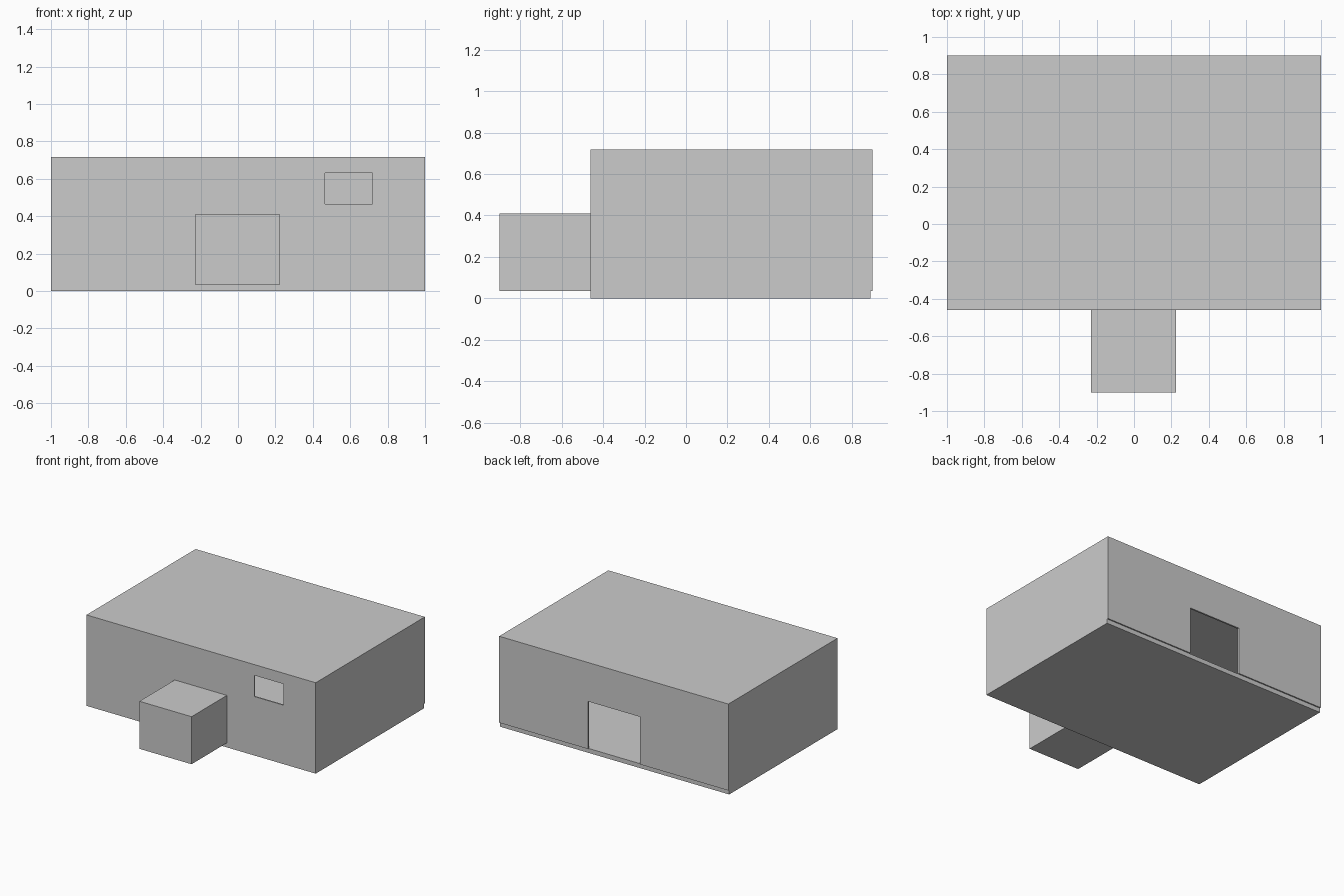
import bpy, bmesh

if "Cube" in bpy.data.objects:
    bpy.data.objects.remove(bpy.data.objects["Cube"])


def box(name, lo, hi):
    """Axis-aligned box between two corners."""
    bm = bmesh.new()
    bmesh.ops.create_cube(bm, size=1)
    for v in bm.verts:
        v.co = [lo[i] + (v.co[i] + 0.5) * (hi[i] - lo[i]) for i in range(3)]
    mesh = bpy.data.meshes.new(name)
    bm.to_mesh(mesh)
    bm.free()
    obj = bpy.data.objects.new(name, mesh)
    bpy.context.collection.objects.link(obj)
    return obj


def cut(target, name, lo, hi):
    """Subtract a box from the target, then discard the cutter."""
    cutter = box(name, lo, hi)
    cutter.hide_render = True
    mod = target.modifiers.new(name, 'BOOLEAN')
    mod.operation = 'DIFFERENCE'
    mod.solver = 'EXACT'
    mod.object = cutter
    bpy.context.view_layer.objects.active = target
    bpy.ops.object.modifier_apply(modifier=mod.name)
    bpy.data.objects.remove(cutter)


FLOOR = 0.035
DOOR_X = (-0.23, 0.225)
DOOR_TOP = 0.41

# Thin-walled room with floor slab and flat roof
room = box("room_shell", (-1, -0.46, 0), (1, 0.9, 0.717))
cut(room, "interior_cutter", (-0.99, -0.45, FLOOR), (0.99, 0.887, 0.707))

# Back wall overhangs the floor slab
cut(room, "slab_step_cutter", (-1.1, 0.89, -0.1), (1.1, 1.0, FLOOR))

# Doorway in the back wall
cut(room, "doorway_cutter", (DOOR_X[0], 0.8, FLOOR), (DOOR_X[1], 1.0, DOOR_TOP))

# Window in the front wall
cut(room, "window_cutter", (0.465, -0.6, 0.465), (0.718, -0.4, 0.632))

# Entrance block standing out of the front wall
box("entrance_block", (DOOR_X[0], -0.9, FLOOR), (DOOR_X[1], -0.455, DOOR_TOP))
